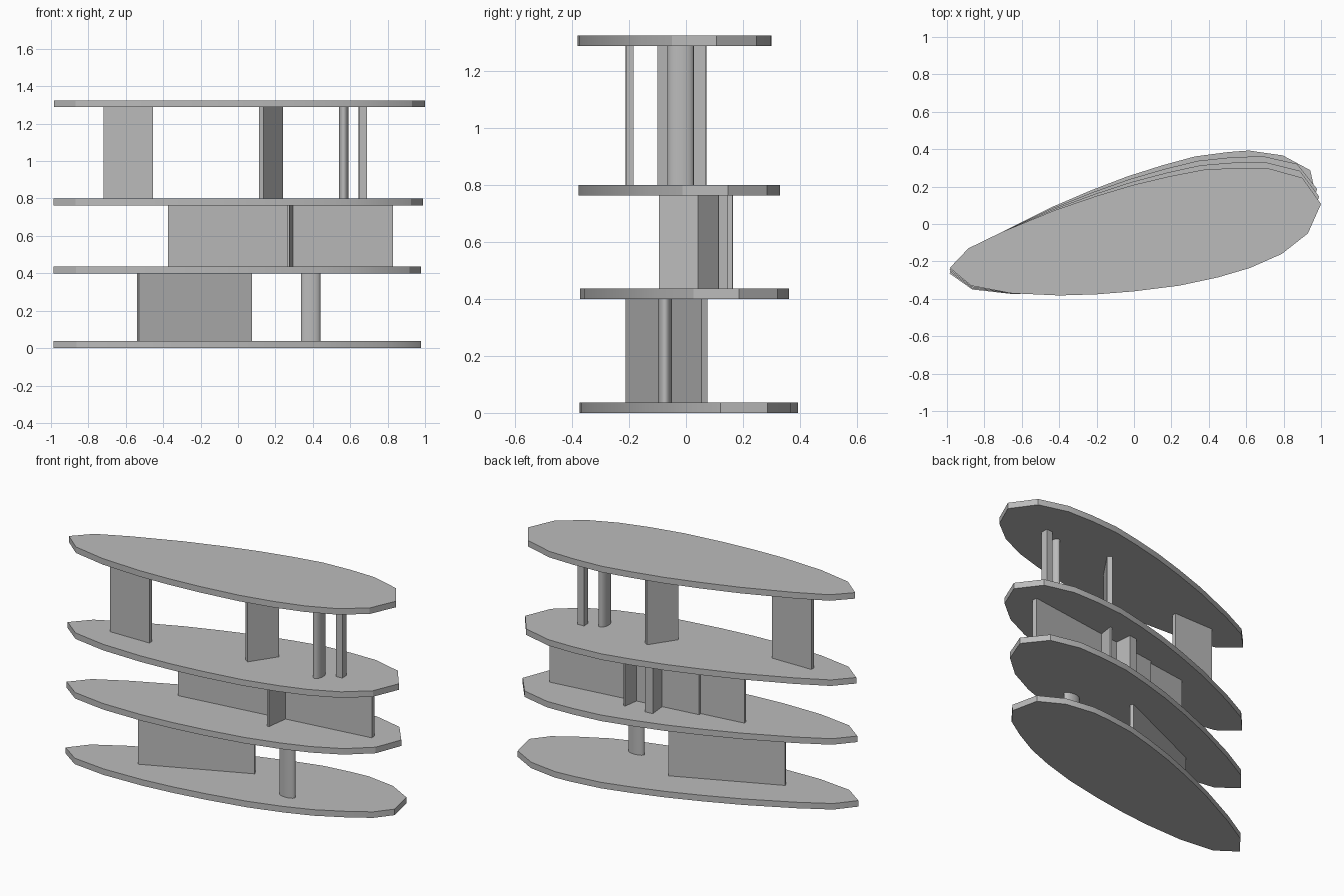
import bpy
import bmesh
from math import cos, sin, tau, radians, atan2, hypot
from mathutils import Matrix, Vector

if "Cube" in bpy.data.objects:
    bpy.data.objects.remove(bpy.data.objects["Cube"])

grey = bpy.data.materials.new("plain_grey")
grey.use_nodes = True
grey.diffuse_color = (0.5, 0.5, 0.5, 1)
grey.node_tree.nodes["Principled BSDF"].inputs["Base Color"].default_value = (0.5, 0.5, 0.5, 1)

SLAB = 0.037
FLOORS = [0, 0.4, 0.763, 1.288]          # underside height of each slab


def extrude(name, outline, z0, z1, smooth=False):
    """Closed prism from a counter-clockwise outline."""
    bm = bmesh.new()
    face = bm.faces.new([bm.verts.new((p[0], p[1], z0)) for p in outline])
    top = bmesh.ops.extrude_face_region(bm, geom=[face])["geom"]
    bmesh.ops.translate(bm, vec=(0, 0, z1 - z0),
                        verts=[v for v in top if isinstance(v, bmesh.types.BMVert)])
    bmesh.ops.recalc_face_normals(bm, faces=bm.faces)
    mesh = bpy.data.meshes.new(name)
    bm.to_mesh(mesh)
    bm.free()
    mesh.materials.append(grey)
    obj = bpy.data.objects.new(name, mesh)
    bpy.context.collection.objects.link(obj)
    if smooth:
        bpy.ops.object.select_all(action="DESELECT")
        obj.select_set(True)
        bpy.context.view_layer.objects.active = obj
        bpy.ops.object.shade_smooth_by_angle(angle=radians(24))
    return obj


def storey(level):
    return FLOORS[level] + SLAB, FLOORS[level + 1]


def wall(name, level, start, end, thick):
    """Upright panel whose right-hand face runs from start to end."""
    a, b = Vector(start), Vector(end)
    d = (b - a).normalized()
    n = Vector((-d.y, d.x)) * thick
    return extrude(name, [a, b, b + n, a + n], *storey(level))


def column(name, level, centre, rx, ry):
    ring = [(centre[0] + rx * cos(tau * i / 32), centre[1] + ry * sin(tau * i / 32))
            for i in range(32)]
    return extrude(name, ring, *storey(level), smooth=True)


# Floor slabs: one egg-shaped outline, turned a little more on each lower floor
front_edge = [(-0.985, -0.235), (-0.87, -0.33), (-0.66, -0.37), (-0.4, -0.382),
              (-0.2, -0.376), (0, -0.36), (0.24, -0.33), (0.45, -0.285),
              (0.62, -0.235), (0.79, -0.16)]
blunt_end = [(0.93, -0.05), (1.0, 0.107), (0.9, 0.247), (0.72, 0.297)]
ground_end = [(0.92, -0.09), (1.004, 0.002), (0.98, 0.17), (0.84, 0.26), (0.66, 0.3)]
back_edge = [(0.55, 0.3), (0.37, 0.29), (0.19, 0.255), (0, 0.21), (-0.2, 0.15),
             (-0.42, 0.075), (-0.7, -0.04), (-0.885, -0.13)]
pivot = Vector((-0.6, -0.27))
names = ["ground_slab", "lower_slab", "middle_slab", "roof_slab"]
for i, name in enumerate(names):
    end = ground_end if i == 0 else blunt_end
    turn = Matrix.Rotation(0.025 * (3 - i), 2)
    outline = [pivot + turn @ (Vector(p) - pivot) for p in front_edge + end + back_edge]
    extrude(name, outline, FLOORS[i], FLOORS[i] + SLAB, smooth=True)

# Ground storey
wall("ground_wall", 0, (-0.53, -0.213), (0.075, 0.055), 0.022)
column("ground_column", 0, (0.388, -0.074), 0.0525, 0.025)

# Middle storey: long wall in a thin and a thick length, crossing fin, rear pier
wall("long_wall_thin", 1, (-0.373, -0.048), (-0.1, -0.011), 0.015)
wall("long_wall_thick", 1, (-0.1, -0.011), (0.83, 0.115), 0.032)
wall("cross_fin", 1, (0.275, -0.094), (0.31, 0.164), 0.012)
wall("rear_pier", 1, (0.175, 0.06), (0.165, 0.162), 0.05)

# Upper storey
wall("upper_side_wall", 2, (-0.72, -0.213), (-0.455, -0.21), 0.025)
wall("upper_angled_wall", 2, (0.135, -0.1), (0.24, 0.055), 0.029)
column("upper_column", 2, (0.565, -0.018), 0.026, 0.047)
wall("upper_post", 2, (0.647, 0.025), (0.69, 0.027), 0.044)
